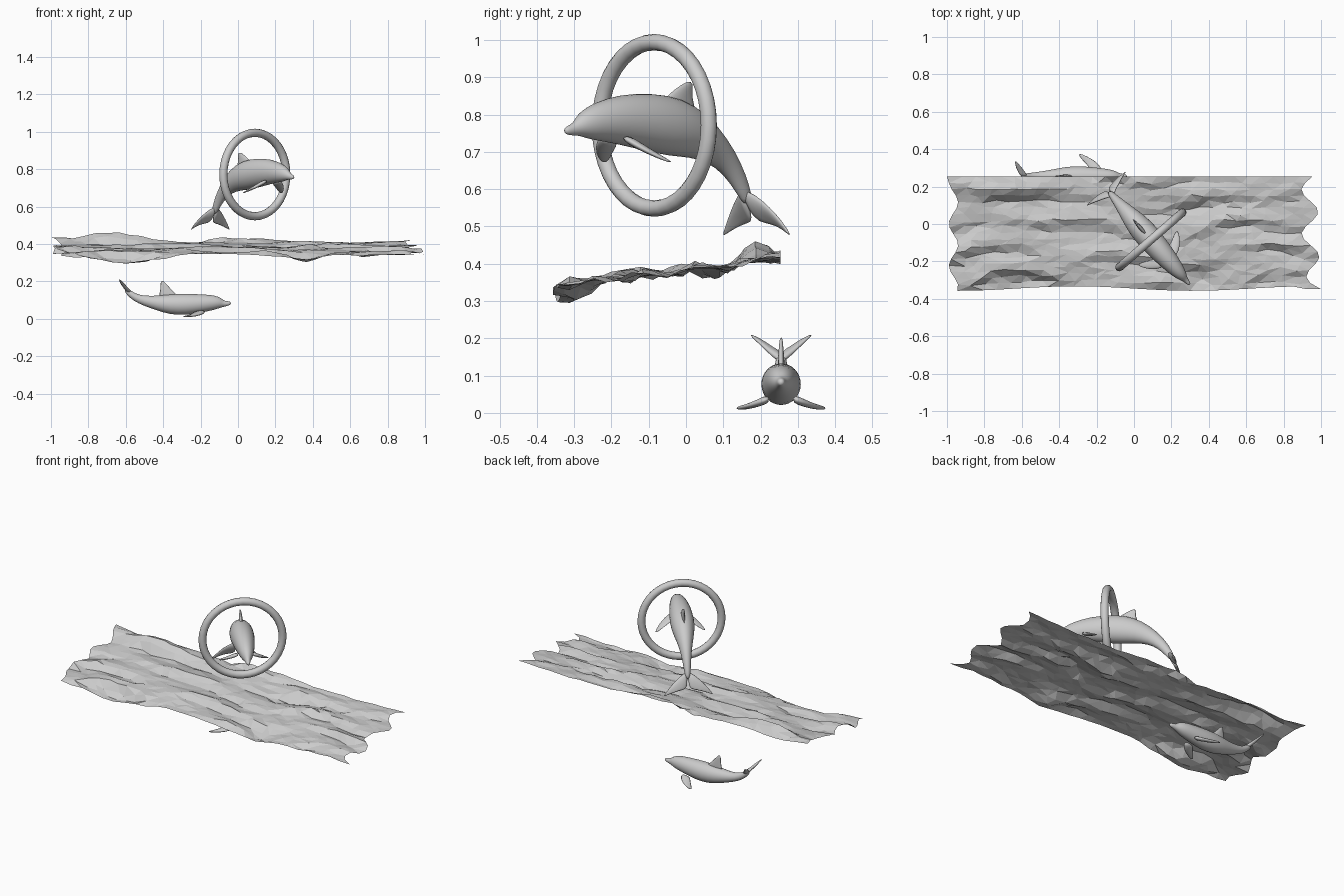
import bpy, bmesh, math, random
from mathutils import Vector, Matrix

if "Cube" in bpy.data.objects:
    bpy.data.objects.remove(bpy.data.objects["Cube"])

random.seed(4)
grey = bpy.data.materials.new("light grey")
grey.diffuse_color = (0.6, 0.6, 0.6, 1)
grey.use_nodes = True
grey.node_tree.nodes["Principled BSDF"].inputs["Base Color"].default_value = grey.diffuse_color


def make(name, bm, matrix=Matrix(), smooth=True, subdiv=0):
    bmesh.ops.recalc_face_normals(bm, faces=bm.faces)
    me = bpy.data.meshes.new(name)
    bm.to_mesh(me)
    bm.free()
    me.materials.append(grey)
    for f in me.polygons:
        f.use_smooth = smooth
    ob = bpy.data.objects.new(name, me)
    ob.matrix_world = matrix
    bpy.context.collection.objects.link(ob)
    if subdiv:
        m = ob.modifiers.new("smooth", 'SUBSURF')
        m.levels = m.render_levels = subdiv
    return ob


def loft(bm, rings):
    rows = [[bm.verts.new(p) for p in r] for r in rings]
    n = len(rows[0])
    for a, b in zip(rows, rows[1:]):
        for i in range(n):
            bm.faces.new((a[i], a[(i + 1) % n], b[(i + 1) % n], b[i]))
    bm.faces.new(rows[0])
    bm.faces.new(rows[-1])


def body(spine, width):
    # elliptical sections set square to a curved spine of (along, height, radius)
    bm = bmesh.new()
    rings = []
    for i, (s, z, r) in enumerate(spine):
        a, b = spine[max(i - 1, 0)], spine[min(i + 1, len(spine) - 1)]
        t = Vector((a[0] - b[0], 0, a[1] - b[1])).normalized()
        up = Vector((-t.z, 0, t.x))
        rings.append([Vector((s, 0, z)) + up * r * math.sin(k * math.tau / 16)
                      + Vector((0, r * width * math.cos(k * math.tau / 16), 0)) for k in range(16)])
    loft(bm, rings)
    return bm


def fin(sections, normal, sides=(1,)):
    # lens sections of (leading point, trailing point, half thickness)
    bm = bmesh.new()
    n = Vector(normal).normalized()
    for side in sides:
        rings = []
        for le, te, t in sections:
            le, te = Vector(le), Vector(te)
            ring = [le + (te - le) * f + n * t * h for f, h in
                    ((0, 0), (.12, .7), (.4, 1), (.75, .5), (1, 0), (.75, -.5), (.4, -1), (.12, -.7))]
            rings.append([Vector((p.x, p.y * side, p.z)) for p in ring])
        loft(bm, rings)
    return bm


def dolphin(prefix, m, spine, width, dorsal, pectoral, pec_n, fluke, fluke_n):
    make(prefix + "_body", body(spine, width), m, subdiv=1)
    make(prefix + "_dorsal_fin", fin(dorsal, (0, 1, 0)), m, subdiv=1)
    make(prefix + "_pectoral_fins", fin(pectoral, pec_n, (1, -1)), m, subdiv=1)
    make(prefix + "_tail_flukes", fin(fluke, fluke_n, (1, -1)), m, subdiv=1)


# Leaping dolphin, heading through the hoop
heading = math.atan2(-.755, .656)
place = Matrix.Translation((.09, -.085, 0)) @ Matrix.Rotation(heading, 4, 'Z')
dolphin("leaping_dolphin", place,
        [(.318, .757, .007), (.305, .757, .013), (.28, .761, .018), (.262, .768, .029), (.24, .774, .041),
         (.2, .781, .053), (.12, .787, .069), (.02, .78, .08), (-.07, .767, .082), (-.15, .746, .066),
         (-.225, .705, .043), (-.278, .655, .030), (-.315, .60, .022), (-.335, .56, .014)], .84,
        [((-.01, 0, .83), (-.17, 0, .79), .014), ((-.055, 0, .86), (-.145, 0, .83), .011),
         ((-.09, 0, .879), (-.138, 0, .855), .008), ((-.122, 0, .891), (-.141, 0, .884), .004)],
        [((.16, .035, .745), (.085, .035, .725), .014), ((.145, .075, .722), (.075, .075, .703), .012),
         ((.115, .11, .697), (.055, .11, .683), .008), ((.068, .14, .672), (.05, .138, .67), .003)],
        (0, .6, .8),
        [((-.305, 0, .605), (-.36, 0, .508), .016), ((-.325, .03, .59), (-.366, .035, .502), .011),
         ((-.34, .075, .555), (-.372, .075, .497), .008), ((-.357, .115, .51), (-.366, .115, .483), .005),
         ((-.362, .137, .478), (-.365, .137, .474), .003)], (.85, 0, -.5))

# Swimming dolphin, under the water
place = Matrix.Translation((0, .255, 0))
dolphin("swimming_dolphin", place,
        [(-.038, .083, .007), (-.05, .082, .012), (-.075, .08, .016), (-.09, .083, .025), (-.11, .086, .034),
         (-.14, .086, .042), (-.2, .082, .050), (-.28, .076, .059), (-.36, .077, .056), (-.43, .084, .040),
         (-.5, .096, .027), (-.55, .113, .020), (-.585, .14, .016), (-.603, .16, .010)], .95,
        [((-.30, 0, .115), (-.44, 0, .10), .012), ((-.345, 0, .145), (-.425, 0, .135), .010),
         ((-.375, 0, .180), (-.417, 0, .17), .007), ((-.402, 0, .207), (-.415, 0, .20), .004)],
        [((-.165, .03, .04), (-.235, .03, .04), .014), ((-.185, .065, .026), (-.255, .06, .024), .011),
         ((-.225, .095, .017), (-.285, .09, .014), .008), ((-.285, .122, .012), (-.302, .12, .011), .005)],
        (0, .3, 1),
        [((-.565, 0, .135), (-.612, 0, .168), .014), ((-.58, .02, .148), (-.622, .022, .178), .010),
         ((-.598, .045, .172), (-.634, .045, .195), .008), ((-.618, .068, .194), (-.636, .068, .206), .005),
         ((-.632, .082, .208), (-.638, .082, .211), .003)], (.6, 0, .8))

# Hoop
bm = bmesh.new()
rings = 40
grid = []
for i in range(rings):
    a = i * math.tau / rings
    out = Vector((0, math.cos(a), math.sin(a)))
    grid.append([bm.verts.new(out * (.223 + .022 * math.cos(b * math.tau / 12))
                              + Vector((.022 * math.sin(b * math.tau / 12), 0, 0))) for b in range(12)])
for i in range(rings):
    for b in range(12):
        j, c = (i + 1) % rings, (b + 1) % 12
        bm.faces.new((grid[i][b], grid[j][b], grid[j][c], grid[i][c]))
make("hoop", bm, Matrix.Translation((.09, -.085, .771)) @ Matrix.Rotation(heading, 4, 'Z'))

# Water surface: faceted sheet sloping up to the back, with steep-fronted waves
swells = [(-.7, .2, .05, .2, .05), (-.6, -.33, -.05, .17, .06), (.36, -.31, -.05, .1, .06),
          (.1, .2, .018, .2, .05), (.2, .09, -.035, .15, .04), (-.97, .24, .03, .05, .05),
          (-.3, -.2, .02, .15, .05)]


def water_height(x, y):
    z = .343 + (y + .35) * .115
    phase = (y + .35) / .15 + .28 * math.sin(4.3 * x + 1) + .18 * math.sin(9.1 * x + 8 * y)
    f = phase % 1
    saw = f / .3 if f < .3 else (1 - f) / .7
    z += (saw - .5) * .036 * (.65 + .5 * math.sin(7.3 * x + 2.1 * math.floor(phase)))
    for cx, cy, h, sx, sy in swells:
        z += h * math.exp(-((x - cx) / sx) ** 2 - ((y - cy) / sy) ** 2)
    return z


bm = bmesh.new()
nx, ny = 28, 18
rows = []
for j in range(ny + 1):
    row = []
    v = j / ny
    for i in range(nx + 1):
        u = i / nx
        left = -.965 + .025 * math.sin(v * 17 + 1)
        right = .94 - .045 * math.sin(v * 16) + .05 * (1 - v) ** 6
        x = left + (right - left) * u
        front = -.345 - .012 * math.sin(5 * x) - (.015 if u > .93 else 0)
        y = front + (.253 - front) * v
        if 0 < i < nx and 0 < j < ny:
            x += random.uniform(-.02, .02)
            y += random.uniform(-.009, .009)
        if j == ny and i == 0:
            x = -1.0
        if j == 0 and i == nx:
            x = 1.0
        row.append(bm.verts.new((x, y, water_height(x, y) + random.uniform(-.004, .004))))
    rows.append(row)
for j in range(ny):
    for i in range(nx):
        bm.faces.new((rows[j][i], rows[j][i + 1], rows[j + 1][i + 1], rows[j + 1][i]))
bmesh.ops.triangulate(bm, faces=bm.faces, quad_method='SHORT_EDGE')
water = make("water_surface", bm, smooth=False)
if water.data.polygons[0].normal.z < 0:
    water.data.flip_normals()
